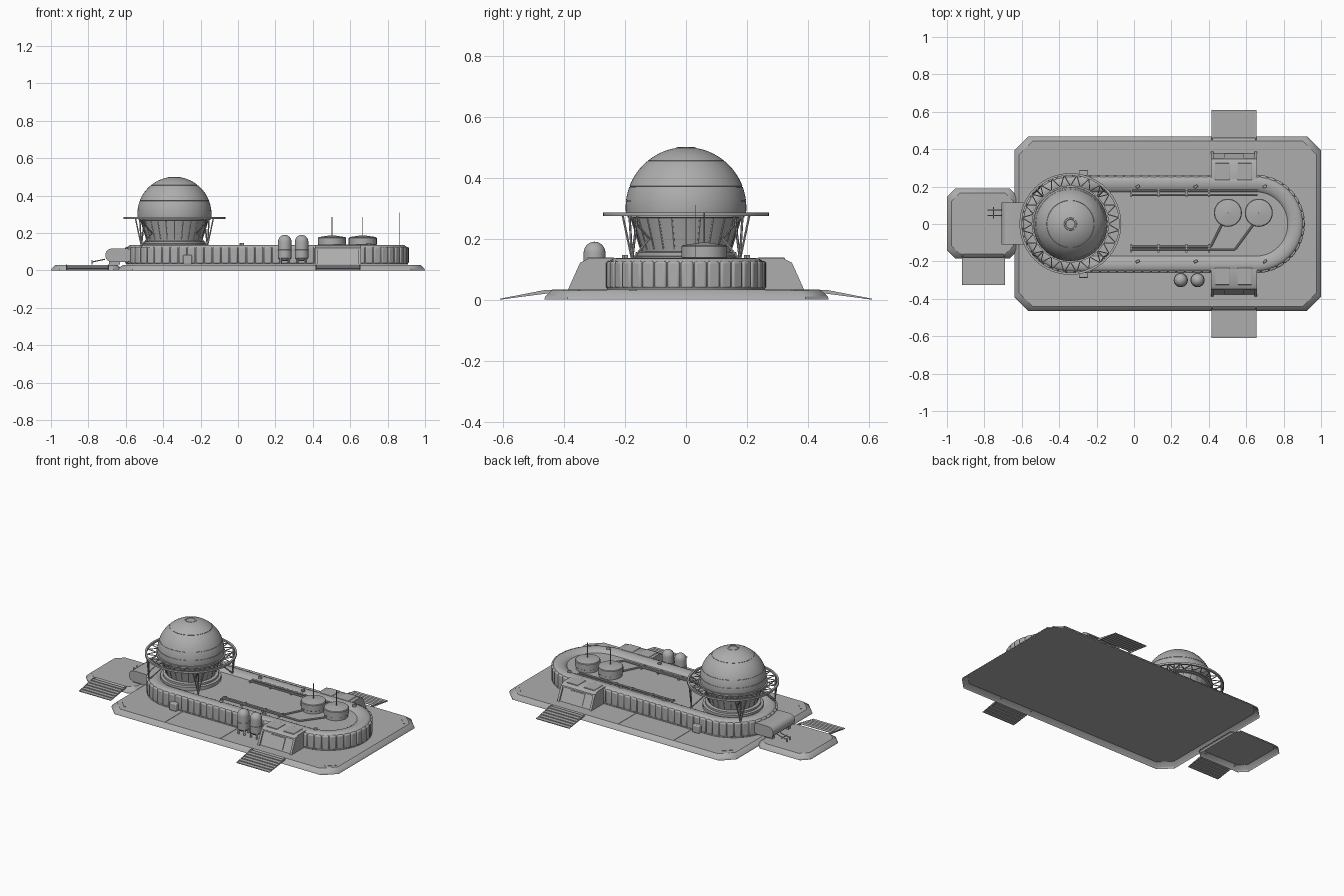
import bpy, bmesh
from math import sin, cos, pi, radians
from mathutils import Matrix, Vector

if "Cube" in bpy.data.objects:
    bpy.data.objects.remove(bpy.data.objects["Cube"])

grey = bpy.data.materials.new("plain_grey")
grey.use_nodes = True
grey.diffuse_color = (0.42, 0.42, 0.42, 1)
grey.node_tree.nodes["Principled BSDF"].inputs["Base Color"].default_value = (0.42, 0.42, 0.42, 1)
parts = []


def finish(name, bm, weld=True):
    if weld:
        bmesh.ops.remove_doubles(bm, verts=bm.verts, dist=1e-5)
    bmesh.ops.recalc_face_normals(bm, faces=bm.faces)
    mesh = bpy.data.meshes.new(name)
    bm.to_mesh(mesh)
    bm.free()
    mesh.materials.append(grey)
    obj = bpy.data.objects.new(name, mesh)
    bpy.context.collection.objects.link(obj)
    parts.append(obj)
    return obj


def loft(name, loops, ring=False, bottom=True):
    """Skin closed loops of equal length."""
    bm = bmesh.new()
    rows = [[bm.verts.new(p) for p in loop] for loop in loops]
    pairs = list(zip(rows, rows[1:])) + ([(rows[-1], rows[0])] if ring else [])
    for a, b in pairs:
        for i in range(len(a)):
            j = (i + 1) % len(a)
            bm.faces.new((a[i], a[j], b[j], b[i]))
    if not ring:
        bm.faces.new(rows[-1])
        if bottom:
            bm.faces.new(rows[0])
    return finish(name, bm)


def lathe(name, profile, x, y, n=48, ring=False):
    return loft(name, [[(x + max(r, 1e-4) * cos(2 * pi * i / n), y + max(r, 1e-4) * sin(2 * pi * i / n), z)
                        for i in range(n)] for r, z in profile], ring=ring)


def boxes(name, items, bevel=0):
    """Items are centre, size and turn about z."""
    bm = bmesh.new()
    for c, s, turn in items:
        m = Matrix.Translation(c) @ Matrix.Rotation(turn, 4, 'Z') @ Matrix.Diagonal((*s, 1))
        bmesh.ops.create_cube(bm, size=1, matrix=m)
    obj = finish(name, bm, False)
    if bevel:
        mod = obj.modifiers.new("rounded", 'BEVEL')
        mod.width, mod.segments = bevel, 3


def rods(name, pairs, r, n=6):
    bm = bmesh.new()
    for a, b in pairs:
        a, b = Vector(a), Vector(b)
        m = Matrix.Translation((a + b) / 2) @ (b - a).to_track_quat('Z', 'Y').to_matrix().to_4x4()
        bmesh.ops.create_cone(bm, cap_ends=True, segments=n, radius1=r, radius2=r, depth=(b - a).length, matrix=m)
    finish(name, bm, False)


def extrude_x(name, x0, x1, profile):
    loft(name, [[(x, y, z) for y, z in profile] for x in (x0, x1)])


def octagon(x0, x1, y0, y1, c, inset, z):
    x0, x1, y0, y1 = x0 + inset, x1 - inset, y0 + inset, y1 - inset
    return [(x0 + c, y0, z), (x1 - c, y0, z), (x1, y0 + c, z), (x1, y1 - c, z),
            (x1 - c, y1, z), (x0 + c, y1, z), (x0, y1 - c, z), (x0, y0 + c, z)]


# Foundation slabs, hollow underneath
for name, dims in (("main_slab", (-.64, 1, -.465, .468, .075)), ("side_slab", (-1, -.62, -.185, .19, .045))):
    loft(name, [octagon(*dims, i, z) for i, z in ((0, 0), (.003, .01), (.024, .03))], bottom=False)

# Slab seams and corner markings
seams = [((x, s * .35, .0315), (.005, .18, .002), 0) for x in (-.22, .18) for s in (-1, 1)]
seams += [((sx * .745 + .185, sy * .375, .0315), (.07, .01, .002), -sx * sy * pi / 4)
          for sx in (-1, 1) for sy in (-1, 1)]
boxes("slab_markings", seams)

# Long rounded hall
LEFT, RIGHT, RAD = -.34, .65, .262


def stadium(off, z, n=32):
    r = RAD + off
    pts = []
    for cx, start in ((RIGHT, -pi / 2), (LEFT, pi / 2)):
        pts += [(cx + r * cos(start + pi * i / n), r * sin(start + pi * i / n), z) for i in range(n + 1)]
    return pts


hall = [(-.002, .031), (-.002, .038), (-.006, .042), (-.006, .118), (-.012, .128), (-.024, .135),
        (-.045, .137), (-.07, .132), (-.085, .124), (-.09, .118)]
loft("hall", [stadium(o, z) for o, z in hall])

# Wall pads around the hall
pads = []
straight, arc = RIGHT - LEFT, pi * RAD
count = 80
mid = (LEFT + RIGHT) / 2
for k in range(count):
    side, d = divmod(k * 2 * (straight + arc) / count, straight + arc)
    sg = 1 if side == 0 else -1
    t = max(0, d - straight) / RAD
    x = LEFT - mid + min(d, straight) + (RAD - .009) * sin(t)
    pads.append(((mid + sg * x, -sg * (RAD - .009) * cos(t), .081), (.041, .02, .09), t))
boxes("wall_pads", pads, .008)

# Dome house: collar, flared drum, sphere
DX = LEFT
lathe("dome_collar", [(.18, .117), (.18, .14), (.165, .143), (.165, .155), (.15, .158)], DX, 0)
lathe("flared_drum", [(.142, .14), (.148, .165), (.18, .268), (.192, .27), (.192, .28)], DX, 0)
rods("drum_ribs", [((DX + .148 * cos(a), .148 * sin(a), .165), (DX + .179 * cos(a), .179 * sin(a), .266))
                   for a in (2 * pi * i / 24 for i in range(24))], .003)
R, CZ = .198, .302
angles = [(a, R) for a in range(-8, 81, 4)]
for seam in (6.5, 20.5, 50.5):
    angles += [(seam - .4, R), (seam - .2, R - .002), (seam + .2, R - .002), (seam + .4, R)]
sphere = [(r * cos(radians(a)), CZ + r * sin(radians(a))) for a, r in sorted(angles)]
lathe("dome", sphere + [(.033, .499), (.026, .5), (.024, .497), (0, .498)], DX, 0, 64)

# Open walkway around the dome with its supports
for name, r0, r1 in (("walkway_outer_rim", .26, .272), ("walkway_inner_rim", .197, .206)):
    lathe(name, [(r0, .274), (r1, .274), (r1, .286), (r0, .286)], DX, 0, 64, ring=True)


def polar(r, a, z):
    return (DX + r * cos(a), r * sin(a), z)


truss = []
N = 24
for i in range(N):
    a, b, c = (2 * pi * (i + k) / N for k in (0, .5, 1))
    truss += [(polar(.203, a, .279), polar(.262, b, .279)), (polar(.262, b, .279), polar(.203, c, .279))]
rods("walkway_truss", truss, .003)
legs = []
for i in range(4):
    a = pi / 4 + i * pi / 2
    for d in (-.13, .13):
        legs += [(polar(.262, a + d, .276), polar(.25, a, .13))]
    legs += [(polar(.25, a, .13), polar(.17, a, .2)), (polar(.25, a, .13), polar(.262, a, .276)),
             (polar(.262, a, .276), polar(.17, a, .2))]
rods("walkway_legs", legs, .004)

# Airlock lying across the side slab
lock = [(-.668 + sx * .006 + .036 * cos(radians(a)), .081 + .036 * sin(radians(a)))
        for sx, start in ((-1, 90), (12, 270)) for a in range(start, start + 181, 20)]
loft("airlock", [[(x, y, z) for x, z in lock] for y in (-.11, .116)])
boxes("airlock_feet", [((-.66, y, .042), (.06, .02, .022), 0) for y in (-.08, .085)])
rods("airlock_rail", [((-.71, y, .06), (-.78, y, .045)) for y in (.045, .075)]
     + [((-.78, y, .031), (-.78, y, .055)) for y in (.045, .075)] + [((-.75, .03, .05), (-.75, .09, .05))], .003)

# Small wall cabinets
boxes("wall_cabinets", [((-.27, s * .268, .057), (.05, .04, .05), 0) for s in (-1, 1)], .006)


# Open-backed stairs with stringers
def stairs(name, x0, x1, y0, s, run=.15, n=6):
    steps = []
    for k in range(n):
        z = .03 * (1 - k / n) - .001
        steps += [(y0 + s * run * k / n, z), (y0 + s * run * (k + 1) / n, z)]
    steps.append((y0 + s * run, .001))
    extrude_x(name + "_steps", x0, x1, steps + [(y - s * .001, z - .002) for y, z in reversed(steps)])
    for label, x in (("a", x0), ("b", x1 - .006)):
        extrude_x(name + "_stringer_" + label, x, x + .006,
                  [(y0 - s * .02, .022), (y0 + s * run, 0), (y0 + s * run, .003), (y0, .032), (y0 - s * .02, .032)])


stairs("side_stairs", -.92, -.69, -.18, -1, .145)
for label, s in (("front", -1), ("back", 1)):
    stairs(label + "_stairs", .415, .655, s * .46, s)
    # Entrance porch: sloped core, cheeks, roof
    core = [(.24, .031), (.378, .031), (.34, .115), (.24, .115)]
    cheek = [(.24, .031), (.388, .031), (.348, .12), (.32, .135), (.24, .135)]
    roof = [(.24, .112), (.35, .112), (.348, .121), (.32, .135), (.24, .135)]
    for part, x0, x1, prof in (("core", .42, .65, core), ("cheek_a", .412, .426, cheek),
                               ("cheek_b", .644, .658, cheek), ("roof", .415, .655, roof)):
        extrude_x(label + "_porch_" + part, x0, x1, [(s * y, z) for y, z in prof])
    boxes(label + "_porch_hatches", [((x, s * .28, .133), (.078, .09, .01), 0) for x in (.472, .592)], .003)
    extrude_x(label + "_porch_door", .485, .585, [(s * y, z) for y, z in ((.36, .04), (.378, .04), (.348, .105), (.33, .105))])

# Upright tanks on legs
for i, x in enumerate((.25, .34)):
    cap = [(.036 * cos(radians(a)), .153 + .037 * sin(radians(a))) for a in range(0, 91, 15)]
    lathe(f"tank_{i}", [(0, .05), (.024, .052), (.036, .066), (.036, .105), (.038, .106), (.038, .11), (.036, .111)]
          + cap, x, -.3, 24)
    boxes(f"tank_feet_{i}", [((x + .03 * cos(a), -.3 + .03 * sin(a), .056), (.01, .01, .05), a)
                             for a in (pi / 4 + k * pi / 2 for k in range(4))])

# Roof drums with masts
for i, x in enumerate((.502, .667)):
    lathe(f"roof_drum_{i}", [(.07, .115), (.07, .135), (.075, .138), (.075, .174), (.071, .178), (.012, .187), (0, .187)],
          x, .06, 32)
    rods(f"drum_mast_{i}", [((x, .06, .18), (x, .06, .285))], .003)
rods("tall_mast", [((.862, .03, .13), (.862, .03, .31))], .001)

# Roof pipes and their supports
runs = [((-.02, y, .126), (.66, y, .126)) for y in (.155, .178)]
for y, x, x2 in ((-.122, .41, .47), (-.136, .54, .64)):
    runs += [((-.02, y, .126), (x, y, .126)), ((x, y, .126), (x2, 0, .126))]
rods("roof_pipes", runs, .006, 8)
boxes("pipe_saddles", [((x, y, .122), (.01, .045, .014), 0) for x in (-.015, .13, .28, .4) for y in (.166, -.129)])

# Roof lamps on the hall rim
boxes("rim_lamps", [((x, s * .2, .14), (.022, .014, .014), .5) for x in (.02, .33, .7) for s in (-1, 1)], .003)

# Smooth shading with crisp edges
bpy.ops.object.select_all(action='DESELECT')
for obj in parts:
    obj.select_set(True)
bpy.context.view_layer.objects.active = parts[0]
bpy.ops.object.shade_smooth_by_angle(angle=radians(32))
